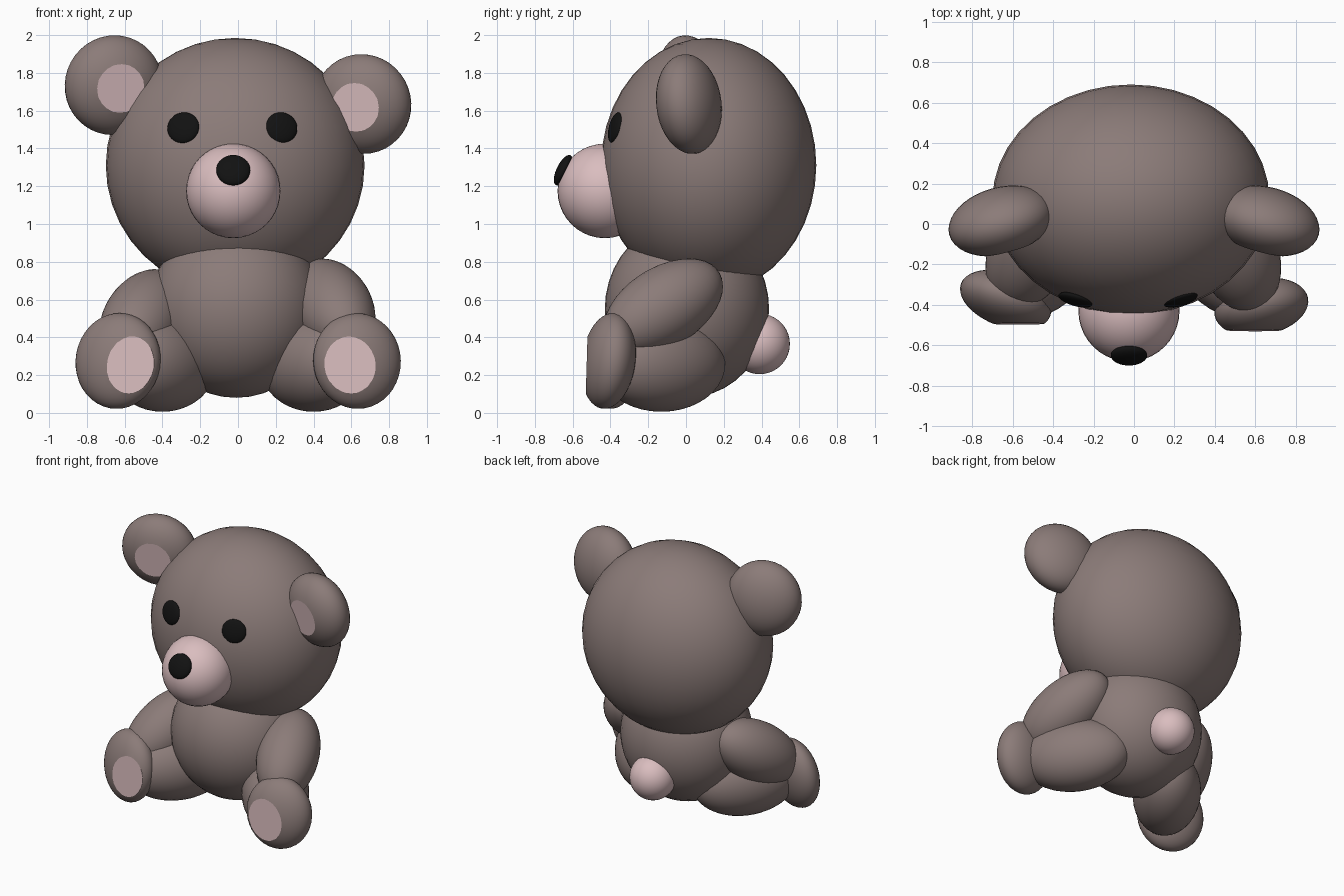
import bpy, bmesh
from mathutils import Vector, Matrix

if "Cube" in bpy.data.objects:
    bpy.data.objects.remove(bpy.data.objects["Cube"])


def material(name, rgb):
    m = bpy.data.materials.new(name)
    m.diffuse_color = (*rgb, 1)
    m.use_nodes = True
    m.node_tree.nodes["Principled BSDF"].inputs["Base Color"].default_value = m.diffuse_color
    return m


FUR = material("fur", (0.26, 0.20, 0.19))
PINK = material("pink", (0.70, 0.51, 0.52))
BLACK = material("black", (0.006, 0.006, 0.006))


def ellipsoid(name, center, radii, mat, aim=(0, 1, 0), cut=None, keep=0.8):
    """Ellipsoid whose local y axis follows aim; cut slices off a flat pink pad."""
    c = Vector(center)
    rot = Vector(aim).normalized().to_track_quat('Y', 'Z').to_matrix()
    shape = rot @ Matrix.Diagonal(radii)
    bm = bmesh.new()
    bmesh.ops.create_uvsphere(bm, u_segments=40, v_segments=20, radius=1)
    bmesh.ops.transform(bm, matrix=Matrix.Translation(c) @ shape.to_4x4(), verts=bm.verts)
    for f in bm.faces:
        f.smooth = True
    if cut:
        n = Vector(cut).normalized()
        depth = (shape.transposed() @ n).length * keep
        res = bmesh.ops.bisect_plane(bm, geom=bm.verts[:] + bm.edges[:] + bm.faces[:],
                                     plane_co=c + n * depth, plane_no=n, clear_outer=True)
        rim = [e for e in res["geom_cut"] if isinstance(e, bmesh.types.BMEdge)]
        for f in bmesh.ops.holes_fill(bm, edges=rim, sides=0)["faces"]:
            f.material_index = 1
            f.smooth = False
        for e in rim:
            e.smooth = False
        bmesh.ops.recalc_face_normals(bm, faces=bm.faces)
    mesh = bpy.data.meshes.new(name)
    bm.to_mesh(mesh)
    bm.free()
    mesh.materials.append(mat)
    mesh.materials.append(PINK)
    ob = bpy.data.objects.new(name, mesh)
    bpy.context.collection.objects.link(ob)
    return ob


# head, body and tail
ellipsoid("head", (-0.015, 0.12, 1.31), (0.685, 0.57, 0.675), FUR)
ellipsoid("body", (-0.01, 0.005, 0.55), (0.46, 0.435, 0.47), FUR)
ellipsoid("tail", (0, 0.39, 0.365), (0.16, 0.16, 0.16), PINK)

# face
ellipsoid("muzzle", (-0.025, -0.43, 1.175), (0.25, 0.25, 0.25), PINK)
ellipsoid("nose", (-0.025, -0.65, 1.285), (0.09, 0.035, 0.088), BLACK, (0, -0.9, 0.44))
for side, x in (("left", -0.29), ("right", 0.23)):
    ellipsoid("eye_" + side, (x, -0.375, 1.51), (0.087, 0.025, 0.083), BLACK,
              (1.0 * (x + 0.03), -0.9, 0.22))

# ears, with flat pink inner faces
for side, s, z in (("left", -1, 1.735), ("right", 1, 1.635)):
    aim = (-0.26 * s, -0.96, -0.12)
    ellipsoid("ear_" + side, (s * 0.658, 0.015, z), (0.265, 0.165, 0.265), FUR,
              aim, cut=aim, keep=0.87)

# arms, slanting down and forward
ellipsoid("arm_left", (-0.5, -0.11, 0.50), (0.21, 0.36, 0.21), FUR, (-0.35, -0.75, -0.52))
ellipsoid("arm_right", (0.5, -0.12, 0.56), (0.21, 0.36, 0.21), FUR, (0.30, -0.80, -0.50))

# legs, splayed outward
for side, s in (("left", -1), ("right", 1)):
    ellipsoid("leg_" + side, (s * 0.40, -0.13, 0.258), (0.23, 0.38, 0.252), FUR,
              (s * 0.57, -0.82, 0))

# feet, with flat pink soles
ellipsoid("foot_left", (-0.635, -0.375, 0.275), (0.235, 0.13, 0.255), FUR,
          (-0.34, -0.94, 0.13), cut=(0, -1, 0.03))
ellipsoid("foot_right", (0.63, -0.41, 0.275), (0.235, 0.138, 0.255), FUR,
          (0.19, -0.98, 0.13), cut=(0, -1, 0.03))
